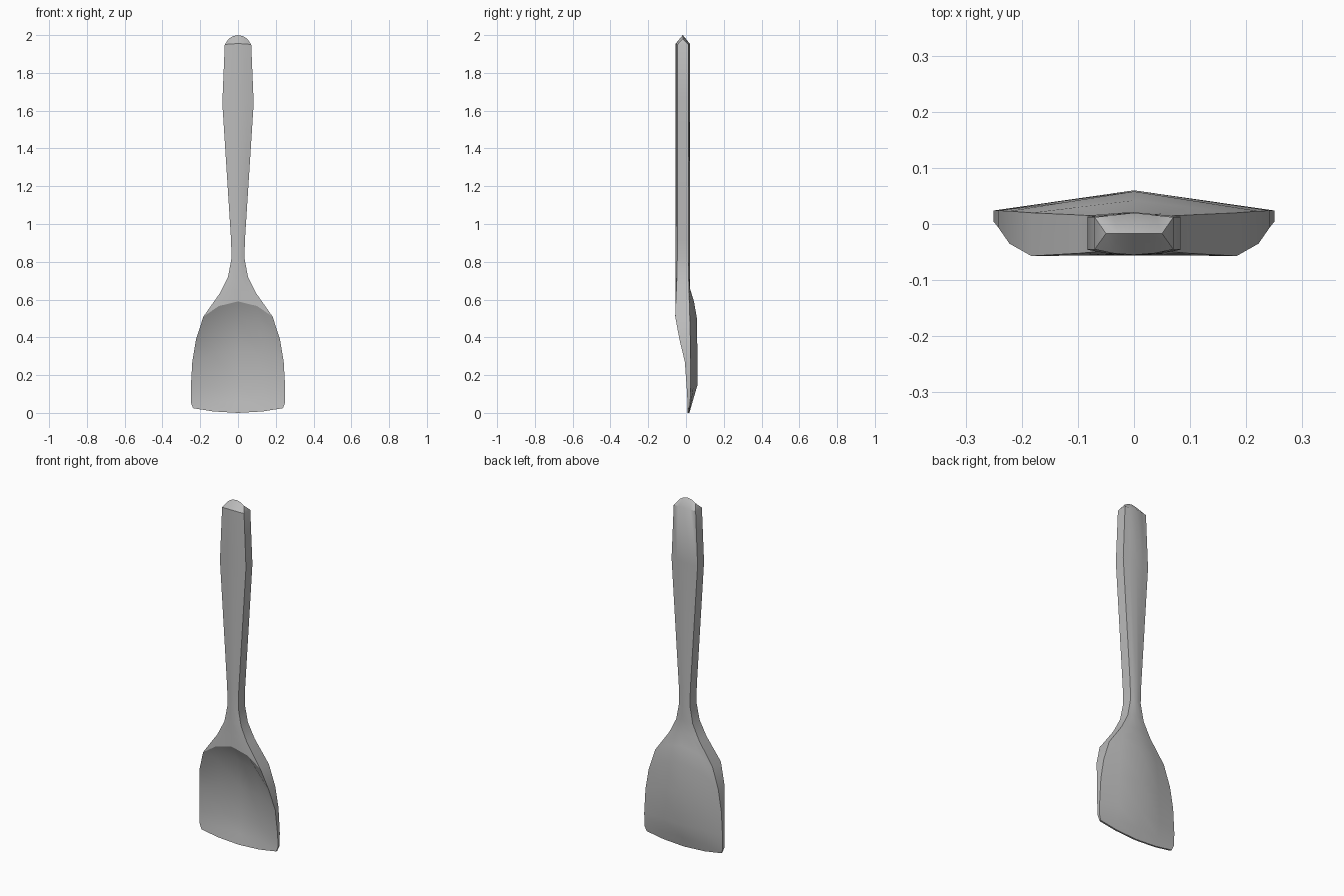
import bpy
import bmesh
import math

cube = bpy.data.objects.get("Cube")
if cube:
    bpy.data.objects.remove(cube, do_unlink=True)

steel = bpy.data.materials.new("warm_grey")
steel.use_nodes = True
colour = (0.5, 0.5, 0.5, 1)
steel.diffuse_color = colour
steel.node_tree.nodes["Principled BSDF"].inputs["Base Color"].default_value = colour

# Cross-sections, top to bottom: half width, edge z, centre z,
# front edge y, front centre y, back edge y, back centre y
handle = [
    (.05, 1.98, 2.0, -.017, -.017, -.017, -.017),
    (.07, 1.95, 1.955, -.045, -.055, .012, .02),
    (.083, 1.64, 1.64, -.046, -.056, .013, .021),
    (.037, .92, .92, -.046, -.056, .013, .021),
    (.034, .82, .82, -.046, -.056, .013, .021),
    (.053, .72, .73, -.048, -.056, .014, .021),
    (.095, .635, .655, -.052, -.056, .016, .022),
]
blade = [
    (.183, .51, .59, -.057, -.056, .02, .042),
    (.222, .39, .50, -.035, -.005, .023, .058),
    (.242, .27, .33, -.006, .026, .024, .06),
    (.25, .13, .145, .004, .036, .024, .06),
    (.25, .055, .06, .008, .02, .022, .035),
    (.238, .025, 0, .008, .008, .018, .018),
]
columns = (-1, -.55, 0, .55, 1)


def section(bm, row, back):
    """One row of points across the width; the back folds straight at its centre."""
    w, z_edge, z_mid, fe, fc, be, bc = row
    points = []
    for u in columns:
        edge, mid, t = (be, bc, abs(u)) if back else (fe, fc, u * u)
        points.append(bm.verts.new((u * w, mid + (edge - mid) * t,
                                    z_mid + (z_edge - z_mid) * u * u)))
    return points


# One continuous shell: handle, neck and scooped blade
bm = bmesh.new()
rings = [section(bm, r, False) + section(bm, r, True)[::-1] for r in handle + blade]
count = len(rings[0])
for a, b in zip(rings, rings[1:]):
    for i in range(count):
        j = (i + 1) % count
        bm.faces.new((a[i], b[i], b[j], a[j]))

# Thin lower lip
low = rings[-1]
for i in range(len(columns) - 1):
    bm.faces.new((low[i], low[count - 1 - i], low[count - 2 - i], low[i + 1]))

# Crisp arch where the scoop begins
arch = rings[len(handle)]
for i in range(len(columns) - 1):
    bm.edges.get((arch[i], arch[i + 1])).smooth = False

bmesh.ops.remove_doubles(bm, verts=bm.verts, dist=.0005)
bmesh.ops.recalc_face_normals(bm, faces=bm.faces)
mesh = bpy.data.meshes.new("spatula")
bm.to_mesh(mesh)
bm.free()
mesh.materials.append(steel)
spatula = bpy.data.objects.new("spatula", mesh)
bpy.context.collection.objects.link(spatula)
bpy.ops.object.select_all(action='DESELECT')
spatula.select_set(True)
bpy.context.view_layer.objects.active = spatula
bpy.ops.object.shade_smooth_by_angle(angle=math.radians(40), keep_sharp_edges=True)
